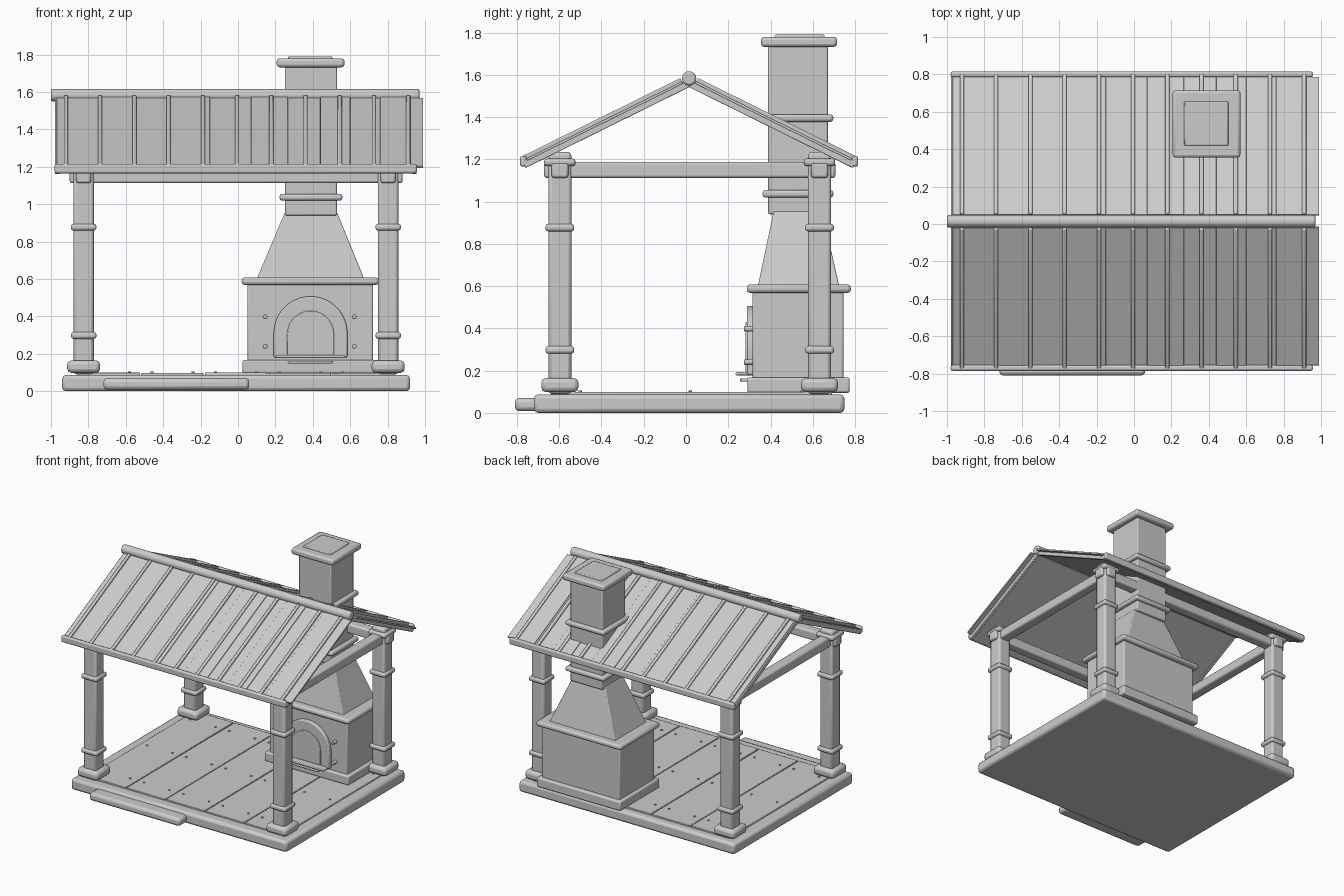
import bpy, bmesh, math, random
from mathutils import Vector

random.seed(4)
if "Cube" in bpy.data.objects:
    bpy.data.objects.remove(bpy.data.objects["Cube"])

grey = bpy.data.materials.new("plain_grey")
grey.use_nodes = True
GREY = (0.6, 0.6, 0.6, 1)
grey.diffuse_color = GREY
grey.node_tree.nodes["Principled BSDF"].inputs["Base Color"].default_value = GREY


def finish(name, bm, bevel=0.0, segments=2):
    """Turn a bmesh into a softly bevelled, smooth shaded object."""
    bmesh.ops.recalc_face_normals(bm, faces=bm.faces)
    mesh = bpy.data.meshes.new(name)
    bm.to_mesh(mesh)
    bm.free()
    obj = bpy.data.objects.new(name, mesh)
    bpy.context.collection.objects.link(obj)
    mesh.materials.append(grey)
    if bevel:
        mod = obj.modifiers.new("soft_edges", 'BEVEL')
        mod.width, mod.segments, mod.limit_method = bevel, segments, 'ANGLE'
    bpy.ops.object.select_all(action='DESELECT')
    obj.select_set(True)
    bpy.context.view_layer.objects.active = obj
    bpy.ops.object.shade_smooth_by_angle(angle=math.radians(35))
    return obj


def box(name, x, y, z, bevel=0.008, top=None):
    """Box from (min, max) ranges; top gives other x and y ranges up there."""
    bm = bmesh.new()
    tx, ty = top or (x, y)
    rings = []
    for (rx, ry, h) in ((x, y, z[0]), (tx, ty, z[1])):
        rings.append([bm.verts.new((rx[i], ry[j], h))
                      for i, j in ((0, 0), (1, 0), (1, 1), (0, 1))])
    low, high = rings
    bm.faces.new(low[::-1])
    bm.faces.new(high)
    for i in range(4):
        k = (i + 1) % 4
        bm.faces.new((low[i], low[k], high[k], high[i]))
    return finish(name, bm, bevel)


def around(c, half):
    return (c - half, c + half)


def cylinder(name, centre, radius, length, axis, sides=16, bevel=0.0):
    bm = bmesh.new()
    bmesh.ops.create_cone(bm, cap_ends=True, segments=sides, radius1=radius,
                          radius2=radius, depth=length)
    obj = finish(name, bm, bevel)
    obj.rotation_euler = Vector(axis).to_track_quat('Z', 'Y').to_euler()
    obj.location = centre
    return obj


def arch(name, cx, half, z0, top, y0, y1, bevel):
    """Solid arched panel standing in the xz plane."""
    spring = top - half
    pts = [(cx - half, z0), (cx + half, z0)]
    for i in range(25):
        t = math.pi * i / 24
        pts.append((cx + half * math.cos(t), spring + half * math.sin(t)))
    bm = bmesh.new()
    face = bm.faces.new([bm.verts.new((px, y0, pz)) for px, pz in pts])
    out = bmesh.ops.extrude_face_region(bm, geom=[face])
    moved = [v for v in out["geom"] if isinstance(v, bmesh.types.BMVert)]
    bmesh.ops.translate(bm, verts=moved, vec=(0, y1 - y0, 0))
    return finish(name, bm, bevel)


# Platform, floor boards with nail heads, and entry step
box("platform", (-0.94, 0.92), (-0.72, 0.75), (0, 0.087), 0.02)
box("entry_step", (-0.72, 0.06), (-0.81, -0.70), (0.008, 0.07), 0.02)
FLOOR_X, BOARDS = (-0.86, 0.84), 5
width = (FLOOR_X[1] - FLOOR_X[0]) / BOARDS
for i in range(BOARDS):
    left = FLOOR_X[0] + i * width
    box("floor_board", (left + 0.004, left + width - 0.004),
        (-0.64, 0.69), (0.08, 0.1 + random.uniform(-0.002, 0.002)), 0.004)
    for x in (left + 0.06, left + width - 0.06):
        for y in (-0.5, 0.02, 0.55):
            cylinder("floor_nail", (x, y, 0.101), 0.008, 0.008, (0, 0, 1), 8)

# Corner posts with feet, bands and capitals
POST_X, POST_Y = (-0.825, 0.803), (-0.597, 0.632)
for x in POST_X:
    for y in POST_Y:
        box("post", around(x, 0.054), around(y, 0.054), (0.09, 1.235), 0.016)
        box("post_foot", around(x, 0.088), around(y, 0.088), (0.098, 0.165), 0.022)
        for z in (0.298, 0.877):
            box("post_band", around(x, 0.068), around(y, 0.068), around(z, 0.018), 0.013)
        box("post_capital", around(x, 0.074), around(y, 0.074), (1.168, 1.205), 0.014)

# Tie beams that poke out past the posts
for y in POST_Y:
    box("long_beam", (-0.90, 0.88), around(y, 0.04), (1.112, 1.185), 0.012)
for x in POST_X:
    box("cross_beam", around(x, 0.04), (-0.672, 0.707), (1.112, 1.188), 0.012)

# Pitched roof
RIDGE_Y, RIDGE_Z, PITCH = 0.015, 1.545, math.radians(26.3)
CO, SI = math.cos(PITCH), math.sin(PITCH)


def roof_box(name, side, x, along, height, bevel=0.004):
    """Box laid on a slope: along runs down from the ridge."""
    ys = sorted((side * along[0], side * along[1]))
    obj = box(name, x, ys, height, bevel)
    obj.rotation_euler.x = -side * PITCH
    obj.location = (0, RIDGE_Y, RIDGE_Z)
    return obj


SEAMS = [-0.92 + 0.183 * i for i in range(11)]
EDGES = [-0.97, -0.735, -0.56, -0.375, -0.15, 0.07, 0.265, 0.44, 0.60, 0.76, 0.92, 0.99]
for side in (-1, 1):
    roof_box("roof_deck", side, (-0.975, 0.952), (0, 0.865), (0, 0.03))
    for i, (a, b) in enumerate(zip(EDGES, EDGES[1:])):
        lift = 0.037 + 0.004 * (i % 2)
        roof_box("roof_sheet", side, (a, b), (0.02, 0.842), (0.024, lift), 0.002)
    for x in SEAMS:
        roof_box("roof_seam", side, around(x, 0.011), (0.02, 0.862), (0.03, 0.054), 0.006)
    for x in (-0.966, 0.943):
        roof_box("gable_trim", side, around(x, 0.012), (0.0, 0.865), (-0.003, 0.033))
    edge_y = RIDGE_Y + side * 0.785
    box("eave_rail", (-0.98, 0.956), around(edge_y, 0.015), (1.165, 1.216), 0.01)
cylinder("ridge_pole", (-0.015, RIDGE_Y, 1.583), 0.034, 1.97, (1, 0, 0), 16, 0.01)

# Fireplace body
box("hearth_base", (0.025, 0.75), (0.29, 0.775), (0.095, 0.168), 0.01)
box("firebox", (0.05, 0.722), (0.315, 0.745), (0.15, 0.585), 0.008)
box("mantel", (0.02, 0.752), (0.288, 0.78), (0.568, 0.608), 0.015)
box("smoke_hood", (0.10, 0.675), (0.34, 0.725), (0.60, 0.955), 0.006,
    top=((0.25, 0.53), (0.415, 0.645)))

# Arched fire door, rivets and ash ledge
DOOR_X = 0.388
arch("door_frame", DOOR_X, 0.197, 0.18, 0.507, 0.288, 0.33, 0.008)
arch("door_panel", DOOR_X, 0.125, 0.195, 0.43, 0.282, 0.30, 0.004)
box("ash_ledge", around(DOOR_X, 0.185), (0.235, 0.32), (0.178, 0.193), 0.005)
box("ash_lip", around(DOOR_X, 0.12), (0.255, 0.32), (0.148, 0.162), 0.005)
for x in (0.145, 0.622):
    for z in (0.24, 0.398):
        cylinder("door_rivet", (x, 0.297, z), 0.013, 0.044, (0, -1, 0), 12, 0.004)

# Chimney flue, collars and cap
FLUE_X, FLUE_Y = 0.39, 0.53
box("chimney_flue", around(FLUE_X, 0.139), around(FLUE_Y, 0.141), (0.94, 1.75), 0.008)
for z in (1.037, 1.395):
    box("chimney_collar", around(FLUE_X, 0.168), around(FLUE_Y, 0.167),
        around(z, 0.018), 0.013)
box("chimney_cap", around(0.388, 0.181), around(0.535, 0.18), (1.732, 1.78), 0.015)
box("chimney_lid", around(0.386, 0.118), around(0.537, 0.118), (1.77, 1.79), 0.006)
